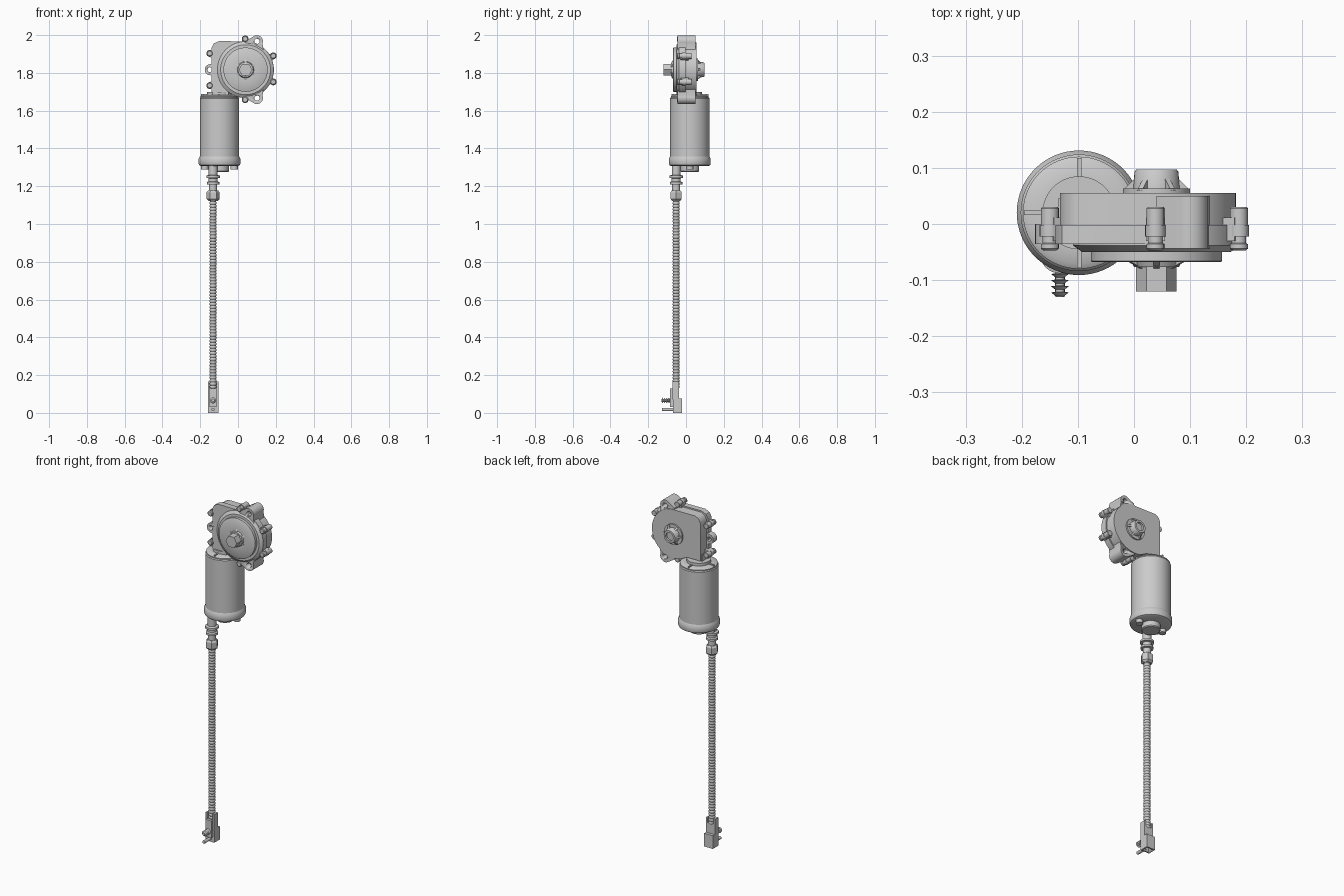
import bpy, bmesh, math
from mathutils import Vector, Matrix

cube = bpy.data.objects.get("Cube")
if cube:
    bpy.data.objects.remove(cube, do_unlink=True)

GREY = (0.6, 0.6, 0.6, 1)
metal = bpy.data.materials.new("grey metal")
metal.use_nodes = True
metal.diffuse_color = GREY
metal.node_tree.nodes["Principled BSDF"].inputs["Base Color"].default_value = GREY


def finish(name, bm, smooth=True):
    bmesh.ops.recalc_face_normals(bm, faces=bm.faces)
    mesh = bpy.data.meshes.new(name)
    bm.to_mesh(mesh)
    bm.free()
    mesh.materials.append(metal)
    obj = bpy.data.objects.new(name, mesh)
    bpy.context.collection.objects.link(obj)
    if smooth:
        bpy.ops.object.select_all(action='DESELECT')
        obj.select_set(True)
        bpy.context.view_layer.objects.active = obj
        bpy.ops.object.shade_smooth_by_angle(angle=math.radians(35))
    return obj


def turned(name, profile, cx, c2, axis='Z', n=32, smooth=True, phase=0):
    """Revolve (radius, position) pairs about a Z line at (x, y) or a Y line at (x, z)."""
    bm = bmesh.new()
    rings = []
    for r, t in profile:
        ring = []
        for i in range(n):
            a = phase + math.tau * i / n
            u, v = cx + r * math.cos(a), c2 + r * math.sin(a)
            ring.append(bm.verts.new((u, v, t) if axis == 'Z' else (u, t, v)))
        rings.append(ring)
    for lo, hi in zip(rings, rings[1:]):
        for i in range(n):
            j = (i + 1) % n
            bm.faces.new((lo[i], lo[j], hi[j], hi[i]))
    bm.faces.new(rings[0])
    bm.faces.new(rings[-1])
    return finish(name, bm, smooth)


def rod(name, r, t0, t1, cx, c2, axis='Z', n=24, smooth=True, phase=0):
    return turned(name, [(r, t0), (r, t1)], cx, c2, axis, n, smooth, phase)


def prism(name, outline, y0, y1):
    """Extrude an (x, z) outline along Y."""
    bm = bmesh.new()
    face = bm.faces.new([bm.verts.new((x, y0, z)) for x, z in outline])
    ext = bmesh.ops.extrude_face_region(bm, geom=[face])
    verts = [g for g in ext["geom"] if isinstance(g, bmesh.types.BMVert)]
    bmesh.ops.translate(bm, verts=verts, vec=(0, y1 - y0, 0))
    return finish(name, bm)


def box(name, x0, x1, y0, y1, z0, z1):
    return prism(name, [(x0, z0), (x1, z0), (x1, z1), (x0, z1)], y0, y1)


def cut(obj, cutter):
    mod = obj.modifiers.new("cut", 'BOOLEAN')
    mod.operation = 'DIFFERENCE'
    mod.object = cutter
    bpy.context.view_layer.objects.active = obj
    bpy.ops.object.modifier_apply(modifier=mod.name)
    bpy.data.objects.remove(cutter, do_unlink=True)


def arc(cx, cz, r, a0, a1, n):
    return [(cx + r * math.cos(math.radians(a0 + (a1 - a0) * i / n)),
             cz + r * math.sin(math.radians(a0 + (a1 - a0) * i / n))) for i in range(n + 1)]


# Motor can, end cap and bosses
MX, MY = -0.098, 0.02
turned("motor_can", [(0.104, 1.33), (0.104, 1.665), (0.1, 1.67), (0.1, 1.676), (0.09, 1.682),
                     (0.065, 1.684), (0.065, 1.7)], MX, MY, n=64)
turned("motor_end_cap", [(0.1, 1.308), (0.108, 1.312), (0.111, 1.32), (0.111, 1.345),
                         (0.104, 1.358)], MX, MY, n=64)
turned("motor_bearing_boss", [(0.046, 1.275), (0.05, 1.28), (0.05, 1.31)], MX, MY)
for side in (-1, 1):
    rod("end_cap_screw", 0.019, 1.288, 1.31, MX + side * 0.078, MY, n=16)
    box("motor_top_rib", MX + side * 0.08 - 0.018, MX + side * 0.08 + 0.018,
        MY - 0.004, MY + 0.004, 1.67, 1.688)
    box("motor_top_rib", MX - 0.004, MX + 0.004,
        MY + side * 0.08 - 0.018, MY + side * 0.08 + 0.018, 1.67, 1.688)
box("gearbox_neck", -0.135, -0.05, -0.035, 0.045, 1.68, 1.74)

# Gearbox casing: half-round on the left, square corner on the right
GX, GZ = 0.04, 1.817


def casing_outline(r, left, top, bottom):
    return arc(GX, GZ, r, -105, 92, 40) + [(-0.1, top), (left + 0.012, top - 0.012),
                                           (left, top - 0.035), (left, bottom), (-0.045, bottom)]


prism("rear_casing", casing_outline(0.142, -0.132, 1.96, 1.704), -0.002, 0.055)
prism("front_casing", casing_outline(0.15, -0.14, 1.968, 1.698), -0.036, -0.002)
turned("front_cover", [(0.149, -0.03), (0.149, -0.038), (0.132, -0.05), (0.117, -0.05),
                       (0.117, -0.066), (0.114, -0.068), (0.05, -0.068)], GX, GZ, 'Y', 64)

# Output shaft and hubs on both faces
turned("front_hub", [(0.045, -0.066), (0.04, -0.077)], GX, GZ, 'Y')
rod("hex_output_shaft", 0.036, -0.12, -0.07, GX, GZ, 'Y', 6, False)
rod("rear_hub_base", 0.06, 0.053, 0.063, GX, GZ, 'Y', 40)
turned("rear_hub", [(0.042, 0.06), (0.039, 0.093), (0.036, 0.097), (0.024, 0.097),
                    (0.024, 0.085)], GX, GZ, 'Y')


def radial_rib(name, angle, inner, outer, y_base, y_tip):
    bm = bmesh.new()
    section = [(inner, y_base), (outer, y_base), (inner, y_tip)]
    sides = [[bm.verts.new((r, y, w)) for r, y in section] for w in (-0.005, 0.005)]
    for s in sides:
        bm.faces.new(s)
    for i in range(3):
        j = (i + 1) % 3
        bm.faces.new((sides[0][i], sides[0][j], sides[1][j], sides[1][i]))
    bm.transform(Matrix.Translation((GX, 0, GZ)) @ Matrix.Rotation(angle, 4, 'Y'))
    finish(name, bm, False)


for i in range(6):
    a = math.tau * i / 6
    radial_rib("rear_hub_rib", a, 0.03, 0.06, 0.06, 0.09)
    radial_rib("front_hub_rib", a + math.pi / 6, 0.03, 0.058, -0.066, -0.08)

# Mounting ears with bolt holes
for s in (1, -1):
    cx, cz = 0.1, GZ + s * 0.15
    pts = arc(cx, cz, 0.032, -20, 120, 14) + [(0.04, GZ + 0.15), (0.04, GZ + 0.1), (0.135, GZ + 0.1)]
    if s < 0:
        pts = arc(cx, cz, 0.032, 20, -120, 14) + [(0.04, GZ - 0.15), (0.04, GZ - 0.1), (0.135, GZ - 0.1)]
    ear = prism("upper_ear" if s > 0 else "lower_ear", pts, -0.044, 0.05)
    cut(ear, rod("ear_cutter", 0.014, -0.1, 0.1, cx, cz, 'Y', 20))
ear = prism("side_ear", arc(-0.147, GZ, 0.029, 90, 270, 16) + [(-0.12, GZ - 0.04), (-0.12, GZ + 0.04)],
            -0.036, 0)
cut(ear, rod("ear_cutter", 0.013, -0.1, 0.1, -0.149, GZ, 'Y', 20))

# Casing bolts with heads
for x, z in [(-0.15, 1.903), (-0.15, 1.733), (0.187, 1.89), (0.187, 1.752),
             (0.038, 1.98), (0.038, 1.658)]:
    turned("casing_bolt", [(0.012, -0.047), (0.016, -0.044), (0.016, -0.036), (0.013, -0.034),
                           (0.013, -0.022), (0.018, -0.022), (0.018, -0.002), (0.016, -0.002),
                           (0.016, 0.028), (0.014, 0.03)], x, z, 'Y', 20)
    d = (Vector((GX, GZ)) - Vector((x, z))).normalized() * 0.05
    p = Vector((-d.y, d.x)) * 0.34
    c = Vector((x, z))
    prism("bolt_lug", [c - p, c + p, c + d + p, c + d - p], -0.03, 0.012)

# Corrugated cable sleeve
CX, CY = -0.132, -0.052
rings = 62
z0, z1 = 0.13, 1.135
step = (z1 - z0) / rings
sleeve = []
for i in range(rings):
    z = z0 + i * step
    sleeve += [(0.0155, z), (0.0185, z + step * 0.3), (0.0185, z + step * 0.7)]
turned("cable_sleeve", sleeve + [(0.0155, z1)], CX, CY, n=20)

# Cable gland under the motor
turned("gland_nut", [(0.024, 1.122), (0.034, 1.132), (0.034, 1.168), (0.026, 1.178)], CX, CY,
       n=6, smooth=False)
turned("gland_body", [(0.021, 1.17), (0.021, 1.208), (0.033, 1.21), (0.033, 1.222), (0.024, 1.226),
                      (0.024, 1.242), (0.036, 1.244), (0.036, 1.256), (0.023, 1.26),
                      (0.023, 1.315)], CX, CY)

# Plug at the cable end
socket = box("plug_socket", -0.16, -0.104, -0.07, -0.02, 0, 0.077)
cut(socket, box("socket_cutter", -0.152, -0.112, -0.062, -0.028, -0.01, 0.05))
box("plug_back", -0.156, -0.108, -0.064, -0.038, 0.075, 0.135)
for x in (-0.16, -0.114):
    box("plug_side_arm", x, x + 0.01, -0.072, -0.038, 0.07, 0.165)
box("plug_front_plate", -0.15, -0.114, -0.084, -0.068, 0.03, 0.13)
barbs = [(0.008, -0.13)]
for i in range(4):
    y = -0.128 + i * 0.011
    barbs += [(0.008, y), (0.016, y + 0.006), (0.008, y + 0.007)]
turned("barbed_clip_pin", barbs + [(0.008, -0.07)], CX, 0.066, 'Y', 16)
rod("plug_locating_pin", 0.009, -0.128, -0.06, CX, 0.018, 'Y', 16)
